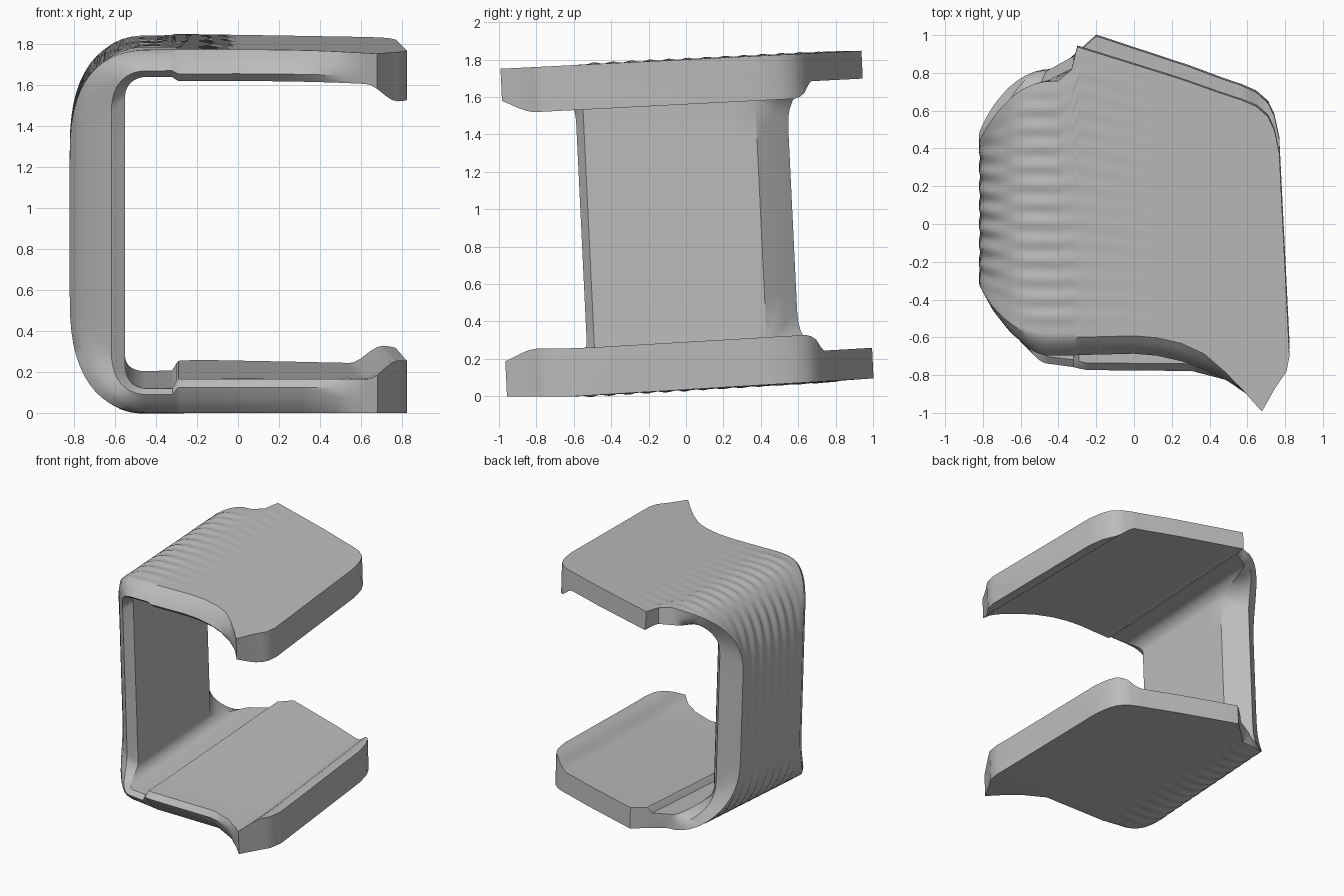
import bpy, bmesh
from math import sin, cos, pi

if "Cube" in bpy.data.objects:
    bpy.data.objects.remove(bpy.data.objects["Cube"])

MID = 0.925            # height of the bracket's centre line
WALL_X = -0.82         # outer face of the upright wall
BEND_X = -0.40         # where plates turn into the wall
ACROSS = 64            # divisions across the rippled outer skin

# Plan outlines of the plates: (x, y) keys
FRONT = {1: [(-.4, -.66), (0, -.65), (.12, -.66), (.25, -.69), (.36, -.735), (.46, -.79),
             (.55, -.86), (.63, -.95), (.71, -.82), (.77, -.74), (.79, -.66)],
         -1: [(-.4, -.78), (-.25, -.81), (.3, -.815), (.45, -.86), (.55, -.92), (.63, -1.0),
              (.71, -.87), (.77, -.78), (.79, -.68)]}
BACK = {1: [(-.4, .80), (-.33, .86), (-.30, .98), (.60, .70), (.68, .665), (.74, .61), (.77, .54), (.79, .42)],
        -1: [(-.4, .78), (-.30, .87), (-.20, .96), (.60, .70), (.68, .665), (.74, .61), (.77, .54), (.79, .42)]}


def ramp(a, b, x):
    t = min(max((x - a) / (b - a), 0), 1)
    return t * t * (3 - 2 * t)


def along(keys, x):
    for (x0, y0), (x1, y1) in zip(keys, keys[1:]):
        if x <= x1:
            return y0 + (y1 - y0) * (x - x0) / (x1 - x0)
    return keys[-1][1]


def mix(a, b, t):
    return a + (b - a) * t


def outer_height(side):
    return 0.875 if side > 0 else 0.89


def recess(side):
    return 0.02 if side > 0 else 0.045


def plate_station(x, side):
    """Cross-section data at one x of a plate."""
    inner = 0.725 + recess(side) * (1 - ramp(-.32, -.29, x)) - 0.09 * ramp(.58, .74, x)
    return dict(o=(x, MID + side * outer_height(side)), i=(x, MID + side * inner),
                yf=along(FRONT[side], x), yb=along(BACK[side], x),
                bevel=0.1 * (1 - ramp(.3, .6, x)), lip=0.0, back=0.0,
                wave=0.006 * (1 - ramp(-.4, -.2, x)))


def bend_station(t, side):
    """Cross-section data around a corner, t from plate (0) to wall (1)."""
    a = t * pi / 2
    k = 2 / 2.6
    top, inner = outer_height(side), 0.725 + recess(side)
    w = ramp(0, 1, t)
    return dict(o=(BEND_X + (WALL_X - BEND_X) * sin(a) ** k,
                   MID + side * (top - .55 + .55 * max(cos(a), 0) ** k)),
                i=(-.45 - .10 * sin(a), MID + side * (inner - .10 + .10 * cos(a))),
                yf=mix(FRONT[side][0][1], -.56, w), yb=mix(BACK[side][0][1], .57, w),
                bevel=mix(.1, .26, w), lip=.17 * w, back=.11 * w,
                wave=mix(.006, .004, t) + .006 * sin(2 * a))


def half(side):
    xs = sorted({x for x, y in FRONT[side] + BACK[side]} | {-.32, -.29, .5, .58, .66}, reverse=True)
    return ([plate_station(x, side) for x in xs if x > BEND_X]
            + [bend_station(n / 14, side) for n in range(15)])


def ring(st):
    """Closed loop of (depth, y) points turned into 3D."""
    yf, yb, bv, lip, bk = (st[k] for k in ("yf", "yb", "bevel", "lip", "back"))
    y0, y1 = yf + bv, yb - bk
    loop = [(0, mix(y0, y1, n / ACROSS)) for n in range(ACROSS + 1)]
    loop += [(.5, yb), (.75, yb - lip * .45), (1, yb - lip)]
    i0, i1 = yb - lip, yf + .04 * min(bv * 10, 1)
    loop += [(1, mix(i0, i1, n / 8)) for n in range(1, 9)]
    loop += [(.75, yf), (.45, yf + bv * .28), (.2, yf + bv * .62)]
    points = []
    for d, y in loop:
        x = mix(st["o"][0], st["i"][0], d)
        z = mix(st["o"][1], st["i"][1], d)
        if d == 0:
            # shallow finger ripples on the outer skin
            r = st["wave"] * (cos(2 * pi * y / .1) - 1) * ramp(y0, y0 + .12, y) * (1 - ramp(y1 - .1, y1, y))
            x -= r * ramp(.3, .8, -x)
            z -= r * (z - MID) * .9
        # splay of the free end and overall lean
        x -= .05 * y * ramp(.2, .6, x)
        y2 = y - .048 * (z - MID)
        lean = mix(.06, .05, z / 1.8)
        z += lean * (max(y2, -.6) if z < MID else y2)
        points.append((x, y2, z))
    return points


# Bracket body: upper plate, wall and lower plate in one continuous skin
upper, lower = half(1), half(-1)[::-1]
wall = []
for n in range(1, 6):
    a, b, t = upper[-1], lower[0], n / 6
    wall.append({k: (tuple(mix(p, q, t) for p, q in zip(a[k], b[k])) if k in "oi" else mix(a[k], b[k], t))
                 for k in a})

bm = bmesh.new()
rings = [[bm.verts.new(p) for p in ring(s)] for s in upper + wall + lower]
for r0, r1 in zip(rings, rings[1:]):
    for n in range(len(r0)):
        m = (n + 1) % len(r0)
        bm.faces.new((r0[n], r0[m], r1[m], r1[n]))
bm.faces.new(rings[0])
bm.faces.new(rings[-1])
bmesh.ops.remove_doubles(bm, verts=bm.verts, dist=0.0002)
bmesh.ops.recalc_face_normals(bm, faces=bm.faces)
mesh = bpy.data.meshes.new("bracket_body")
bm.to_mesh(mesh)
bm.free()
body = bpy.data.objects.new("bracket_body", mesh)
bpy.context.collection.objects.link(body)

grey = bpy.data.materials.new("plain_grey")
grey.use_nodes = True
colour = (0.5, 0.5, 0.5, 1)
grey.diffuse_color = colour
grey.node_tree.nodes["Principled BSDF"].inputs["Base Color"].default_value = colour
mesh.materials.append(grey)

bpy.ops.object.select_all(action='DESELECT')
body.select_set(True)
bpy.context.view_layer.objects.active = body
bpy.ops.object.shade_smooth_by_angle(angle=0.6)
